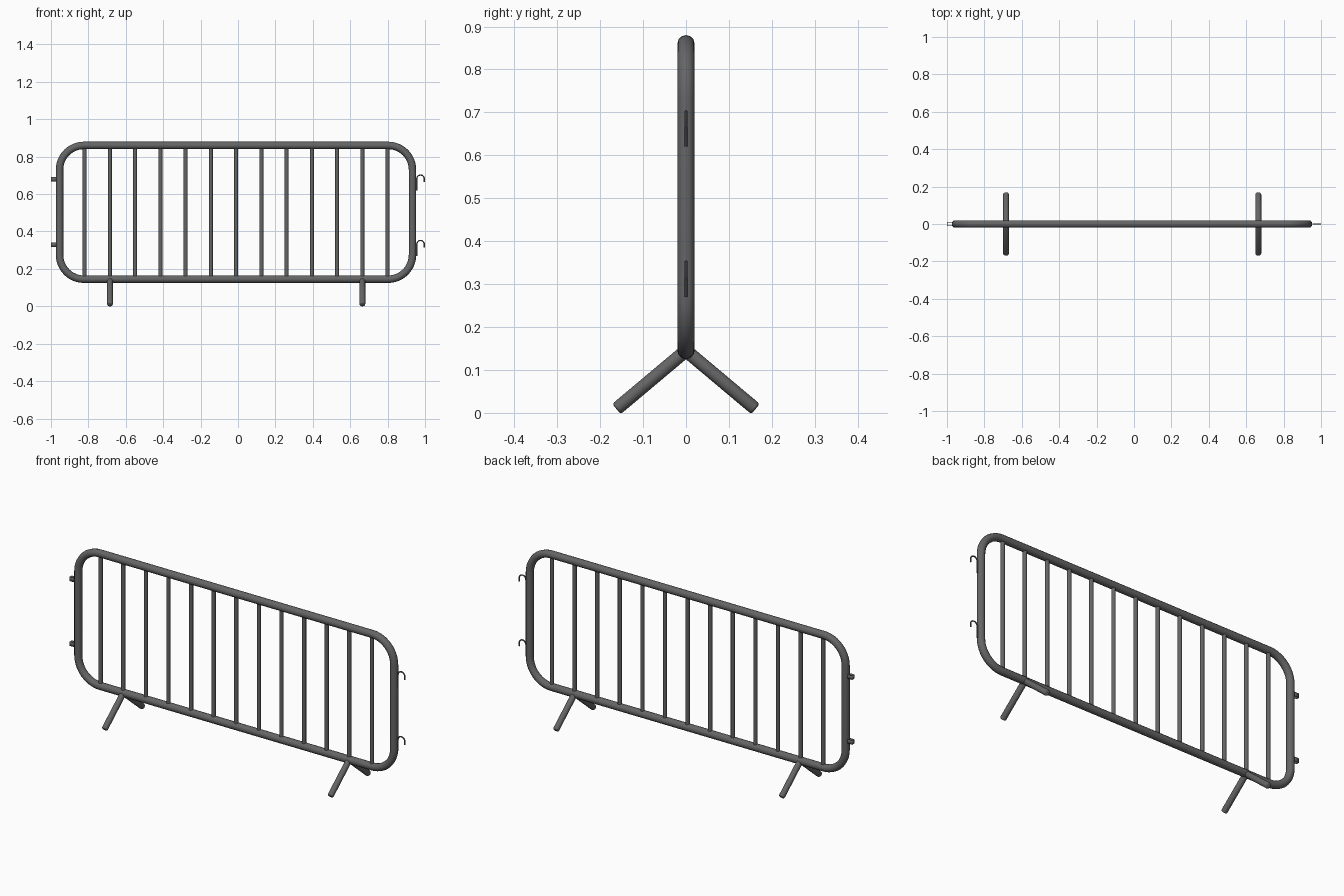
import bpy
import bmesh
import math
from mathutils import Vector

if "Cube" in bpy.data.objects:
    bpy.data.objects.remove(bpy.data.objects["Cube"])

STEEL = (0.13, 0.13, 0.13, 1)
steel = bpy.data.materials.new("grey steel")
steel.use_nodes = True
steel.diffuse_color = STEEL
steel.node_tree.nodes["Principled BSDF"].inputs["Base Color"].default_value = STEEL


def arc(cx, cz, radius, start, end, steps):
    """Points of an arc in the XZ plane, angles in degrees."""
    angles = [math.radians(start + (end - start) * i / steps) for i in range(steps + 1)]
    return [Vector((cx + radius * math.cos(a), 0, cz + radius * math.sin(a))) for a in angles]


def finish(obj):
    """Give an object its material and smooth round sides."""
    obj.data.materials.append(steel)
    bpy.ops.object.select_all(action="DESELECT")
    obj.select_set(True)
    bpy.context.view_layer.objects.active = obj
    bpy.ops.object.shade_smooth_by_angle(angle=math.radians(40))
    return obj


def tube(name, points, radius, closed=False, detail=4):
    """Sweep a round section along a path and turn it into a mesh."""
    curve = bpy.data.curves.new(name, "CURVE")
    curve.dimensions = "3D"
    curve.bevel_depth = radius
    curve.bevel_resolution = detail
    curve.use_fill_caps = True
    spline = curve.splines.new("POLY")
    spline.points.add(len(points) - 1)
    for target, p in zip(spline.points, points):
        target.co = (*p, 1)
    spline.use_cyclic_u = closed
    obj = bpy.data.objects.new(name, curve)
    bpy.context.collection.objects.link(obj)
    bpy.ops.object.select_all(action="DESELECT")
    obj.select_set(True)
    bpy.context.view_layer.objects.active = obj
    bpy.ops.object.convert(target="MESH")
    return finish(bpy.context.object)


def rod(name, start, end, radius, bevel=0.0):
    """Straight round bar, with optionally rounded ends."""
    start, end = Vector(start), Vector(end)
    axis = end - start
    bpy.ops.mesh.primitive_cylinder_add(vertices=20, radius=radius, depth=axis.length,
                                        location=(start + end) / 2)
    obj = bpy.context.object
    obj.name = name
    obj.rotation_euler = axis.to_track_quat("Z", "Y").to_euler()
    if bevel:
        bm = bmesh.new()
        bm.from_mesh(obj.data)
        rims = [e for e in bm.edges if abs(e.verts[0].co.z - e.verts[1].co.z) < 1e-5]
        bmesh.ops.bevel(bm, geom=rims, offset=bevel, segments=3, profile=0.5, affect="EDGES")
        bm.to_mesh(obj.data)
        bm.free()
    return finish(obj)


# Outer frame: one closed rounded rectangle
LEFT, RIGHT, LOW, HIGH, CORNER = -0.954, 0.933, 0.145, 0.86, 0.13
corners = [(RIGHT, HIGH, 0), (LEFT, HIGH, 90), (LEFT, LOW, 180), (RIGHT, LOW, 270)]
outline = []
for x, z, angle in corners:
    cx = x - math.copysign(CORNER, x)
    cz = z + (CORNER if z == LOW else -CORNER)
    outline += arc(cx, cz, CORNER, angle, angle + 90, 12)
tube("frame", outline, 0.02, closed=True)

# Upright bars
for i in range(13):
    x = -0.82 + 0.135 * i
    rod(f"upright_bar_{i + 1}", (x, 0, LOW), (x, 0, HIGH), 0.0105)

# Splayed legs
for side, x in (("right", -0.684), ("left", 0.665)):
    for end, sign in (("front", -1), ("back", 1)):
        rod(f"{side}_{end}_leg", (x, 0, LOW), (x, sign * 0.162, 0.009), 0.0155, 0.006)

for level, z in (("lower", 0.34), ("upper", 0.69)):
    # Wire hook on the left end
    path = [Vector((0.956, 0, z - 0.07))] + arc(0.976, z - 0.008, 0.02, 180, 0, 10)
    path.append(Vector((0.996, 0, z - 0.026)))
    tube(f"{level}_hook", path, 0.0035, detail=2)

    # Bent strap on the right end that receives a hook
    bm = bmesh.new()
    plan = [(-0.965, -0.0085), (-0.9985, -0.0085), (-0.9985, 0.0085), (-0.965, 0.0085)]
    bottom = [bm.verts.new((x, y, z - 0.022)) for x, y in plan]
    top = [bm.verts.new((x, y, z)) for x, y in plan]
    for i in range(3):
        bm.faces.new((bottom[i], top[i], top[i + 1], bottom[i + 1]))
    mesh = bpy.data.meshes.new(f"{level}_strap")
    bm.to_mesh(mesh)
    bm.free()
    strap = bpy.data.objects.new(f"{level}_strap", mesh)
    bpy.context.collection.objects.link(strap)
    wall = strap.modifiers.new("thickness", "SOLIDIFY")
    wall.thickness = 0.003
    wall.offset = 0
    finish(strap)
